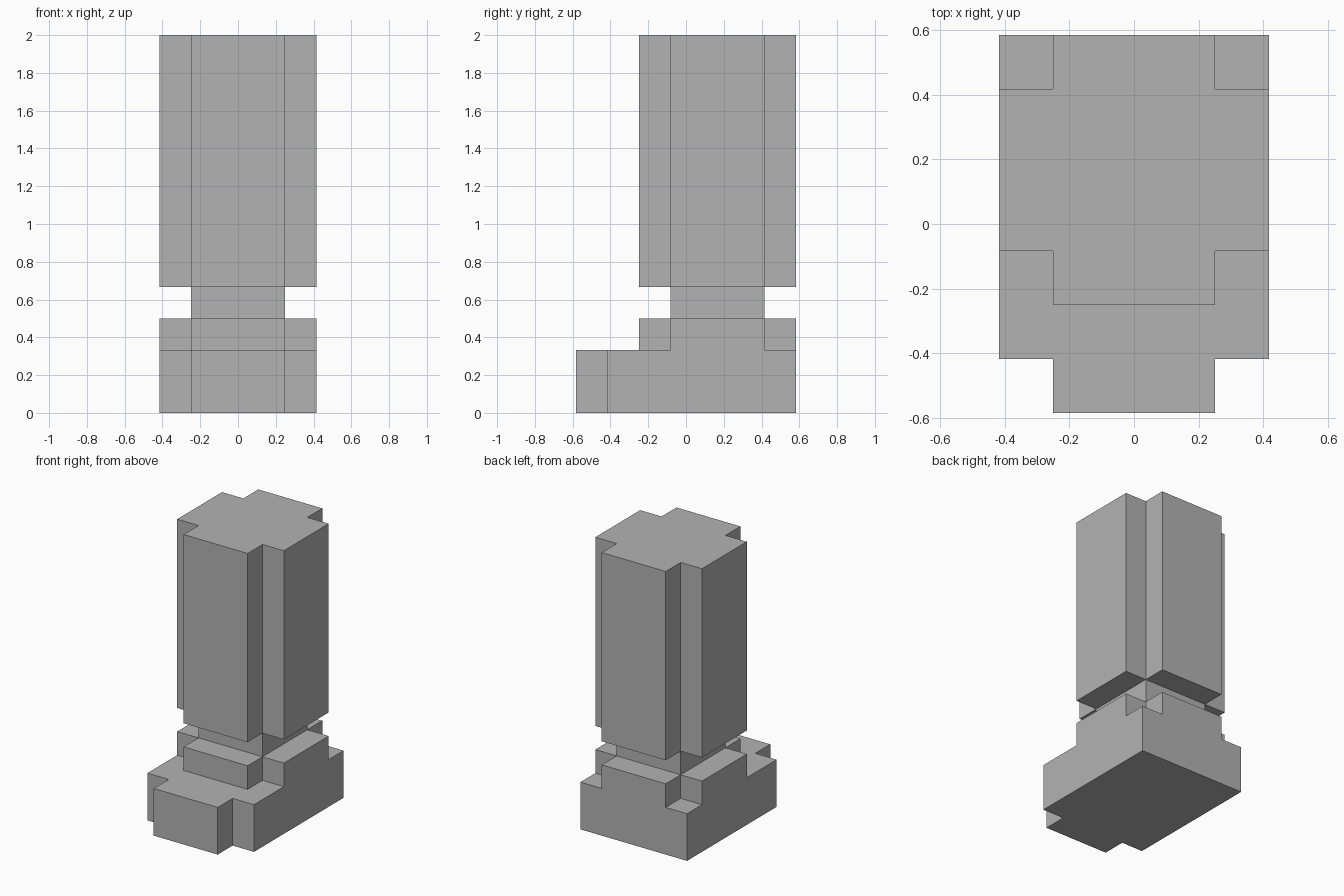
import bpy
import bmesh

cube = bpy.data.objects.get("Cube")
if cube:
    bpy.data.objects.remove(cube, do_unlink=True)

U = 1 / 12          # half of one block
CENTRE_Y = 2 * U    # the column stands toward the back

stone = bpy.data.materials.new("plain_grey")
stone.use_nodes = True
grey = (0.45, 0.45, 0.45, 1)
stone.diffuse_color = grey
stone.node_tree.nodes["Principled BSDF"].inputs["Base Color"].default_value = grey


def prism(name, outline, bottom, top):
    """Extrude a flat outline, given in half blocks, between two heights."""
    bm = bmesh.new()
    face = bm.faces.new([bm.verts.new((x * U, y * U, bottom * U)) for x, y in outline])
    result = bmesh.ops.extrude_face_region(bm, geom=[face])
    verts = [v for v in result["geom"] if isinstance(v, bmesh.types.BMVert)]
    bmesh.ops.translate(bm, verts=verts, vec=(0, 0, (top - bottom) * U))
    bmesh.ops.recalc_face_normals(bm, faces=bm.faces)
    mesh = bpy.data.meshes.new(name)
    bm.to_mesh(mesh)
    bm.free()
    mesh.materials.append(stone)
    obj = bpy.data.objects.new(name, mesh)
    bpy.context.collection.objects.link(obj)
    return obj


def mirrored(half):
    """Complete an outline from its right half."""
    return half + [(-x, y) for x, y in reversed(half)]


# Outlines: right halves run from front to back
cross = mirrored([(3, -5), (3, -3), (5, -3), (5, 3), (3, 3), (3, 5)])
square = mirrored([(3, -3), (3, 3)])
foot = mirrored([(3, -7), (3, -5), (5, -5), (5, 7)])

# Foot with its narrower front step
prism("foot_base", foot, 0, 4)

# Stacked column: collar, neck and tall shaft
for name, outline, bottom, top in (
    ("ankle_collar", cross, 4, 6),
    ("neck", square, 6, 8),
    ("tall_shaft", cross, 8, 24),
):
    prism(name, outline, bottom, top).location.y = CENTRE_Y
